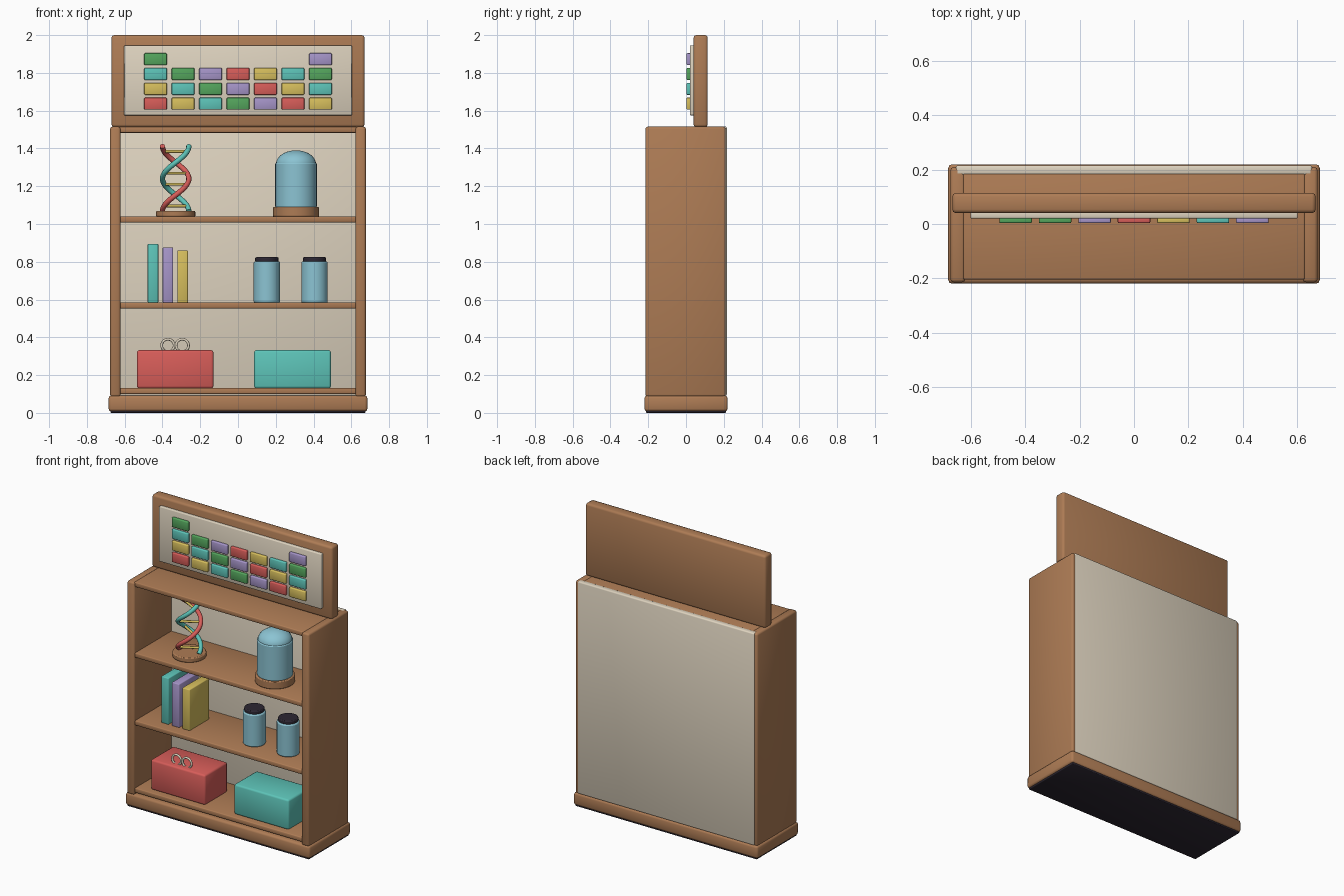
import bpy
from math import cos, sin, pi, radians
from mathutils import Vector

cube = bpy.data.objects.get("Cube")
if cube:
    bpy.data.objects.remove(cube, do_unlink=True)


def material(name, *rgb):
    m = bpy.data.materials.new(name)
    m.use_nodes = True
    m.diffuse_color = (*rgb, 1)
    m.node_tree.nodes["Principled BSDF"].inputs["Base Color"].default_value = (*rgb, 1)
    return m


wood = material("warm_wood", .42, .2, .09)
cream = material("cream", .73, .65, .52)
dark = material("dark_plum", .026, .02, .032)
glass = material("pale_blue", .26, .55, .65)
red = material("red", .68, .11, .1)
yellow = material("yellow", .68, .52, .11)
teal = material("teal", .11, .55, .48)
green = material("green", .09, .38, .11)
purple = material("lilac", .38, .3, .58)


def finish(name, mat):
    o = bpy.context.object
    o.name = name
    o.data.materials.append(mat)
    return o


def box(name, mat, x, y, z, bevel=.01):
    """Soft-edged block from (min, max) ranges."""
    ranges = (x, y, z)
    bpy.ops.mesh.primitive_cube_add(size=1, location=[(a + b) / 2 for a, b in ranges])
    o = finish(name, mat)
    o.scale = [b - a for a, b in ranges]
    bpy.ops.object.transform_apply(location=False, rotation=False, scale=True)
    bpy.ops.object.shade_smooth()
    mod = o.modifiers.new("soft_edges", "BEVEL")
    mod.width = bevel
    mod.segments = 2
    return o


def cylinder(name, mat, x, y, z, radius, bevel=.006):
    """Upright cylinder spanning the z range."""
    bpy.ops.mesh.primitive_cylinder_add(vertices=32, radius=radius, depth=z[1] - z[0],
                                        location=(x, y, (z[0] + z[1]) / 2))
    o = finish(name, mat)
    bpy.ops.object.shade_smooth_by_angle(angle=radians(40))
    mod = o.modifiers.new("soft_edges", "BEVEL")
    mod.width = bevel
    mod.segments = 2
    return o


def tube(name, mat, points, radius):
    """Round tube along a path."""
    curve = bpy.data.curves.new(name, "CURVE")
    curve.dimensions = "3D"
    curve.bevel_depth = radius
    curve.bevel_resolution = 3
    curve.use_fill_caps = True
    spline = curve.splines.new("POLY")
    spline.points.add(len(points) - 1)
    for p, co in zip(spline.points, points):
        p.co = (*co, 1)
    spline.use_smooth = True
    o = bpy.data.objects.new(name, curve)
    bpy.context.collection.objects.link(o)
    curve.materials.append(mat)


# Cabinet carcass
box("foot_pad", dark, (-.675, .675), (-.212, .212), (0, .02), .004)
box("plinth", wood, (-.685, .685), (-.22, .22), (.008, .092), .014)
for side, name in ((1, "left"), (-1, "right")):
    box(name + "_side_panel", wood, sorted((side * .622, side * .677)),
        (-.215, .21), (.085, 1.515), .012)
box("back_panel", cream, (-.657, .657), (.18, .216), (.09, 1.516), .008)
for i, z in enumerate((.1, .553, 1.008, 1.483)):
    box(f"shelf_{i}", wood, (-.63, .63), (-.205, .19), (z, z + .032), .006)

# Header sign with rows of coloured tiles
box("header_board", wood, (-.67, .67), (.04, .115), (1.513, 2), .014)
box("header_panel", cream, (-.603, .603), (.02, .05), (1.575, 1.945), .005)
cycle = (red, yellow, teal, green, purple)
for row in range(4):
    for col in range(7):
        if row == 3 and 0 < col < 6:
            continue
        x, z = (col - 3) * .1455, 1.637 + row * .0785
        box(f"tile_{row}_{col}", cycle[(row + col) % 5], (x - .06, x + .06),
            (.003, .025), (z - .032, z + .032), .005)

MID = -.045  # depth line of the displayed items

# Double helix model
HX, TOP, HEIGHT, R = -.33, 1.412, .345, .07
cylinder("helix_base", wood, HX, MID, (1.038, 1.07), .104)


def helix_point(t, phase):
    a = 2 * pi * t + phase
    return Vector((HX + R * cos(a), MID - R * sin(a), TOP - HEIGHT * t))


for name, mat, phase in (("teal", teal, 0), ("red", red, pi)):
    tube(name + "_helix_strand", mat, [helix_point(i / 48, phase) for i in range(49)], .014)
for i in range(6):
    t = .08 + i * .168
    tube(f"helix_rung_{i}", yellow, [helix_point(t, 0), helix_point(t, pi)], .008)

# Bell jar: base, glass wall and flattened dome
cylinder("bell_jar_base", wood, .307, MID, (1.038, 1.09), .122)
cylinder("bell_jar_wall", glass, .307, MID, (1.085, 1.325), .11, .008)
bpy.ops.mesh.primitive_uv_sphere_add(segments=32, ring_count=16, radius=.106,
                                     location=(.307, MID, 1.318))
bpy.context.object.scale.z = .68
finish("bell_jar_dome", glass)
bpy.ops.object.shade_smooth()

# Lidded jars
for i, x in enumerate((.153, .405)):
    cylinder(f"jar_{i}", glass, x, MID, (.583, .802), .07, .008)
    cylinder(f"jar_lid_{i}", dark, x, MID, (.798, .824), .062)

# Books
for i, (x, top, mat) in enumerate(((-.45, .895, teal), (-.371, .876, purple), (-.293, .86, yellow))):
    box(f"book_{i}", mat, (x - .028, x + .028), (-.135, .075), (.583, top), .005)

# Storage bins, with two rings on the red one
box("red_bin", red, (-.535, -.13), (-.165, .075), (.13, .332), .012)
box("teal_bin", teal, (.085, .492), (-.165, .075), (.13, .332), .012)
for i, x in enumerate((-.371, -.295)):
    bpy.ops.mesh.primitive_torus_add(major_radius=.033, minor_radius=.007, major_segments=32,
                                     minor_segments=10, location=(x, -.12, .357),
                                     rotation=(pi / 2, 0, 0))
    finish(f"ring_handle_{i}", cream)
    bpy.ops.object.shade_smooth()
